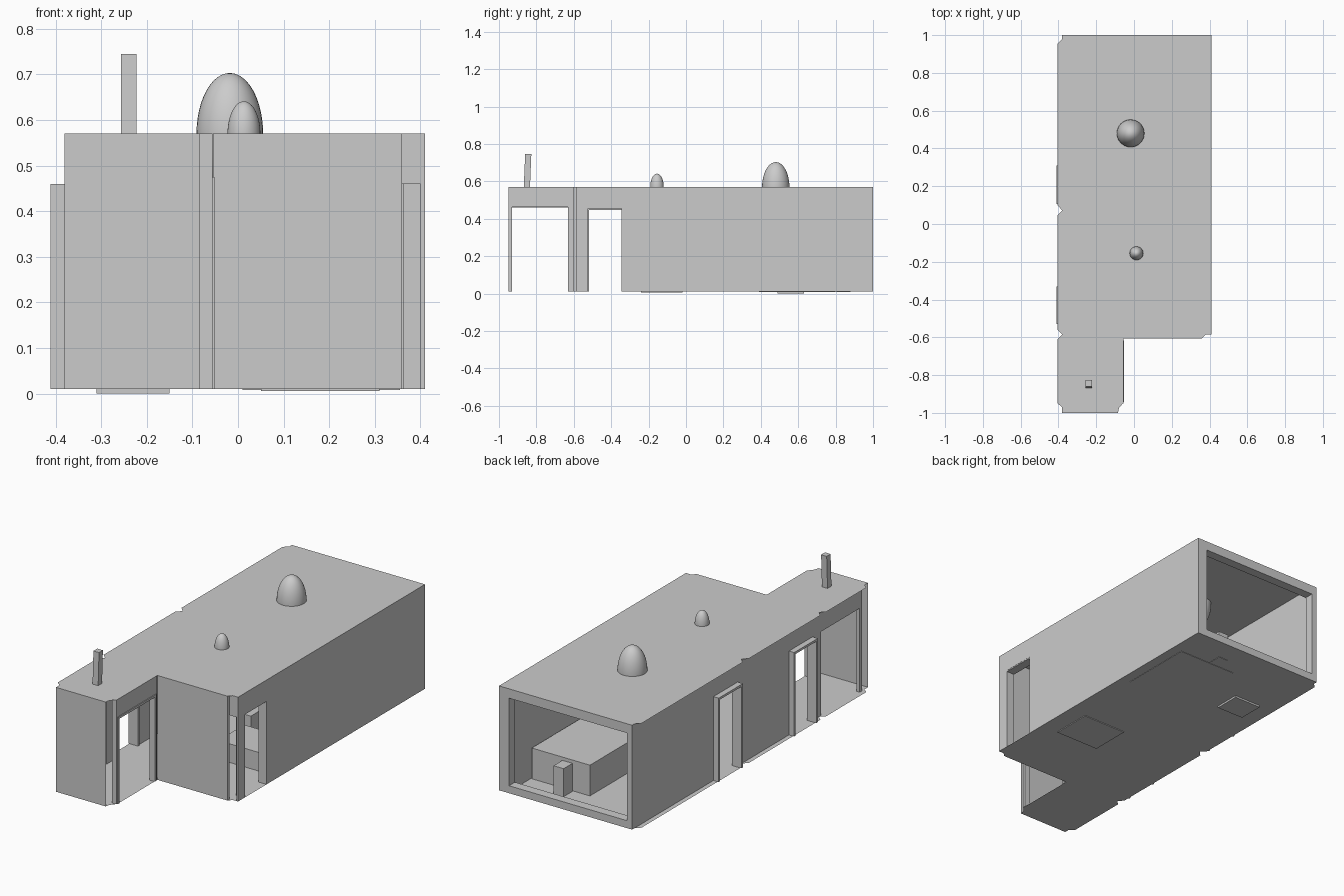
import bpy, bmesh

if "Cube" in bpy.data.objects:
    bpy.data.objects.remove(bpy.data.objects["Cube"])


def mesh_object(name, bm):
    me = bpy.data.meshes.new(name)
    bm.to_mesh(me)
    bm.free()
    ob = bpy.data.objects.new(name, me)
    bpy.context.collection.objects.link(ob)
    return ob


def add_box(bm, x, y, z, shear=0.0):
    vs = bmesh.ops.create_cube(bm, size=1)["verts"]
    for v in vs:
        top = v.co.z > 0
        v.co = (x[v.co.x > 0], y[v.co.y > 0] + (shear if top else 0), z[top])


def box(name, x, y, z, shear=0.0):
    bm = bmesh.new()
    add_box(bm, x, y, z, shear)
    return mesh_object(name, bm)


def sheet(name, pts, flip=False):
    bm = bmesh.new()
    f = bm.faces.new([bm.verts.new(p) for p in pts])
    if flip:
        f.normal_flip()
    bmesh.ops.triangulate(bm, faces=[f])
    return mesh_object(name, bm)


FLOOR, ROOF = 0.01, 0.57


def side_wall(name, x, y, openings):
    """Wall running along y, with full-height openings (y0, y1, top)."""
    bm = bmesh.new()
    start = y[0]
    for a, b, top in openings:
        if a - start > 0.001:
            add_box(bm, x, (start, a), (FLOOR, ROOF))
        add_box(bm, x, (a, b), (top, ROOF))
        start = b
    if y[1] - start > 0.001:
        add_box(bm, x, (start, y[1]), (FLOOR, ROOF))
    return mesh_object(name, bm)


def door_frame(name, x, y, top, w=0.012):
    bm = bmesh.new()
    add_box(bm, x, (y[0], y[0] + w), (FLOOR, top))
    add_box(bm, x, (y[1] - w, y[1]), (FLOOR, top))
    add_box(bm, x, (y[0] + w, y[1] - w), (top - w, top))
    return mesh_object(name, bm)


# Roof and floor share one notched L-shaped outline
outline = [(-.38, -1), (-.085, -1), (-.08, -.975), (-.055, -.945), (-.055, -.605),
           (.36, -.605), (.38, -.585), (.41, -.585), (.41, 1), (-.38, 1),
           (-.38, .98), (-.405, .955), (-.405, .1), (-.38, .072), (-.405, .045),
           (-.405, -.56), (-.38, -.585), (-.405, -.61), (-.405, -.95), (-.38, -.97)]
sheet("roof", [(x, y, ROOF) for x, y in outline])
sheet("floor", [(x, y, FLOOR) for x, y in outline], flip=True)

# Outer walls
sheet("porch_front_wall", [(-.38, -1, FLOOR), (-.083, -1, FLOOR),
                           (-.083, -1, ROOF), (-.38, -1, ROOF)])
box("main_front_wall", (-.055, .36), (-.605, -.585), (FLOOR, ROOF))
side_wall("left_wall", (-.38, -.36), (-.95, .95),
          [(-.93, -.6, .46), (-.53, -.33, .45), (.105, .31, .45)])
side_wall("porch_right_wall", (-.083, -.056), (-.95, -.605), [(-.93, -.625, .465)])
side_wall("right_wall_body", (.36, .41), (-.335, .95), [])
box("right_door_header", (.36, .41), (-.585, -.335), (.46, ROOF))
box("right_door_pier", (.4, .41), (-.585, -.53), (FLOOR, .46))

# Back wall: a frame around one large opening
bm = bmesh.new()
add_box(bm, (-.38, -.35), (.95, 1), (FLOOR, ROOF))
add_box(bm, (.35, .41), (.95, 1), (FLOOR, ROOF))
for z in ((FLOOR, .05), (.52, ROOF)):
    add_box(bm, (-.35, .35), (.95, 1), z)
mesh_object("back_window_wall", bm)

# Door frames
door_frame("left_door_frame_front", (-.411, -.355), (-.53, -.33), .46)
door_frame("left_door_frame_back", (-.411, -.355), (.105, .31), .46)
door_frame("porch_door_frame", (-.085, -.052), (-.942, -.618), .475)
door_frame("right_door_frame", (.362, .409), (-.535, -.332), .466)

# Chimney, leaning slightly
box("chimney", (-.256, -.223), (-.868, -.835), (ROOF - .02, .745), .008)

# Egg-shaped skylights, passing through the roof
for name, x, y, r, h in (("large_skylight", -.018, .48, .073, .133),
                         ("small_skylight", .013, -.155, .036, .071)):
    bpy.ops.mesh.primitive_uv_sphere_add(segments=32, ring_count=24, radius=1,
                                         location=(x, y, ROOF))
    ob = bpy.context.object
    ob.name = name
    ob.scale = (r, r, h)
    bpy.ops.object.shade_smooth_by_angle()

# Furniture
box("bed", (.01, .355), (.39, .8), (.008, .175))
box("bedside_stool", (.11, .17), (.805, .88), (.008, .16))
box("low_table", (.05, .31), (-.24, -.02), (.006, .11))
box("side_cabinet", (-.06, .02), (.08, .2), (FLOOR, .11))
box("armchair_seat", (-.31, -.15), (.49, .63), (0, .1))
